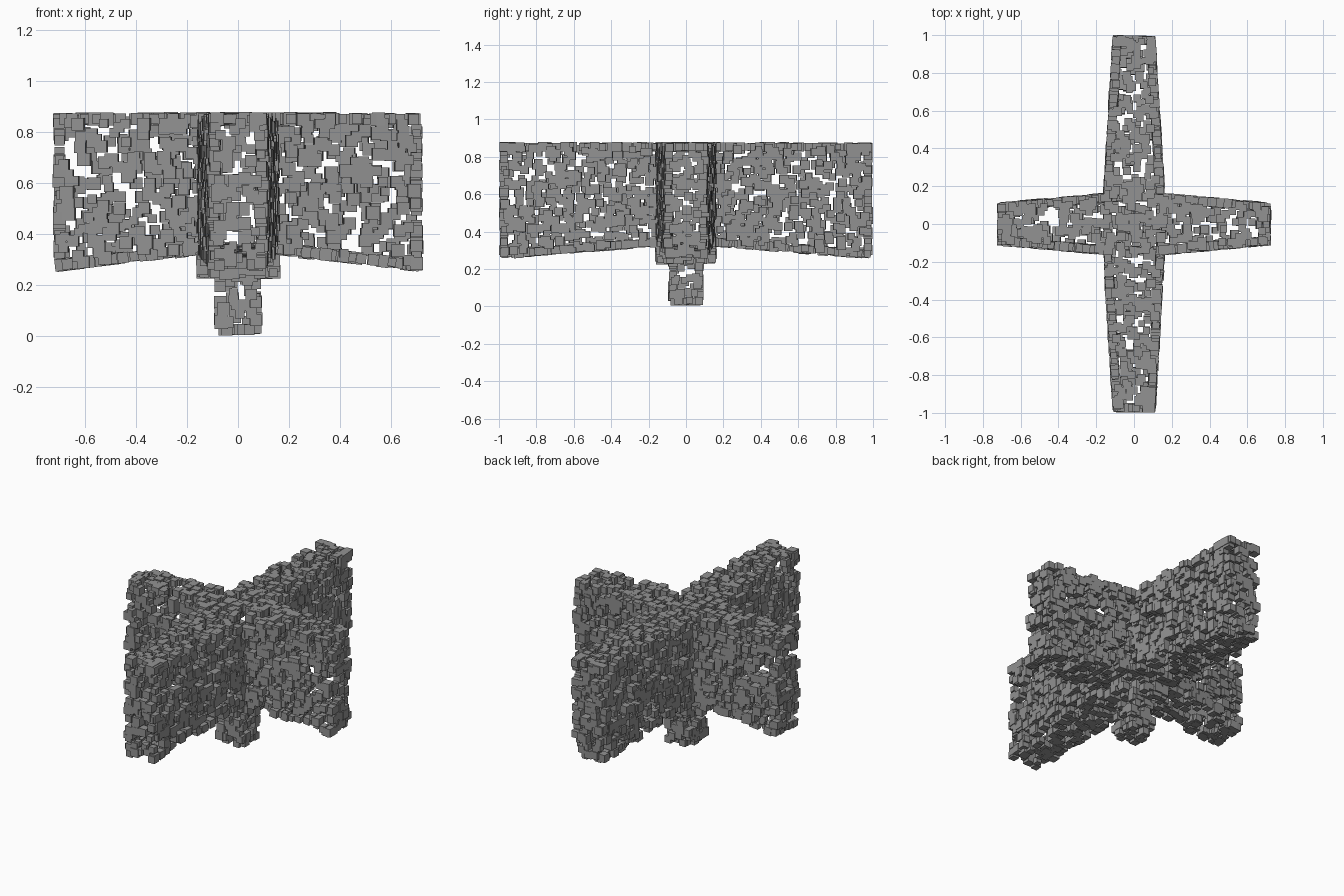
import bpy, bmesh, math, random
from mathutils import Vector, Matrix

if "Cube" in bpy.data.objects:
    bpy.data.objects.remove(bpy.data.objects["Cube"])

random.seed(7)
DENSITY = 450      # cubes per unit area
GAP = 0.018        # least spacing between cube centres
ROOT, TIP = 0.14, 0.09
TOP, ROOT_Z, TIP_Z = 0.853, 0.345, 0.28
CORE_Z, STUB, STUB_Z = 0.25, 0.07, 0.027

dark = bpy.data.materials.new("dark_grey")
dark.diffuse_color = (0.29, 0.29, 0.29, 1)
dark.use_nodes = True
dark.node_tree.nodes["Principled BSDF"].inputs["Base Color"].default_value = dark.diffuse_color


def scatter(bm, quad):
    """Cover one flat quad with small cubes turned to follow its slope."""
    a, b, c, d = [Vector(p) for p in quad]
    normal = (c - a).cross(d - b)
    area = normal.length / 2
    normal.normalize()
    # small rotation from the nearest axis to the face normal
    k = max(range(3), key=lambda i: abs(normal[i]))
    axis = Vector((0, 0, 0))
    axis[k] = math.copysign(1, normal[k])
    rot = axis.rotation_difference(normal).to_matrix().to_4x4()
    pts, tries, count = [], 0, max(4, round(area * DENSITY))
    while len(pts) < count and tries < count * 12:
        tries += 1
        u, v = random.random(), random.random()
        p = a.lerp(b, u).lerp(d.lerp(c, u), v)
        if all((p - q).length > GAP for q in pts):
            pts.append(p)
            size = random.triangular(0.03, 0.056, 0.042)
            bmesh.ops.create_cube(bm, size=size, matrix=Matrix.Translation(p) @ rot)


def make(name, quads):
    bm = bmesh.new()
    for q in quads:
        scatter(bm, q)
    me = bpy.data.meshes.new(name)
    bm.to_mesh(me)
    bm.free()
    me.materials.append(dark)
    ob = bpy.data.objects.new(name, me)
    bpy.context.collection.objects.link(ob)


def walls(r, z0, z1):
    """Four upright sides of a square column."""
    ring = [(-r, -r), (r, -r), (r, r), (-r, r)]
    return [[(*ring[i], z0), (*ring[(i + 1) % 4], z0),
             (*ring[(i + 1) % 4], z1), (*ring[i], z1)] for i in range(4)]


def plate(x0, x1, y0, y1, z):
    return [(x0, y0, z), (x1, y0, z), (x1, y1, z), (x0, y1, z)]


def arm(name, length, angle):
    """Tapering blade along +x, turned about z."""
    def ring(x, w, z):
        return [(x, -w, z), (x, w, z), (x, w, TOP), (x, -w, TOP)]
    r, t = ring(ROOT, ROOT, ROOT_Z), ring(length, TIP, TIP_Z)
    quads = [[r[i], t[i], t[(i + 1) % 4], r[(i + 1) % 4]] for i in range(4)] + [t]
    turn = Matrix.Rotation(angle, 3, 'Z')
    make(name, [[turn @ Vector(p) for p in q] for q in quads])


# Four blades
for i, (name, length) in enumerate([("right_blade", 0.7), ("back_blade", 0.973),
                                    ("left_blade", 0.7), ("front_blade", 0.973)]):
    arm(name, length, i * math.pi / 2)

# Central core: top cap, short collar and stepped underside
make("core", [plate(-ROOT, ROOT, -ROOT, ROOT, TOP)]
     + walls(ROOT, CORE_Z, ROOT_Z)
     + [plate(-ROOT, ROOT, -ROOT, -STUB, CORE_Z), plate(-ROOT, ROOT, STUB, ROOT, CORE_Z),
        plate(-ROOT, -STUB, -STUB, STUB, CORE_Z), plate(STUB, ROOT, -STUB, STUB, CORE_Z)])

# Foot under the core
make("foot", walls(STUB, STUB_Z, CORE_Z) + [plate(-STUB, STUB, -STUB, STUB, STUB_Z)])
